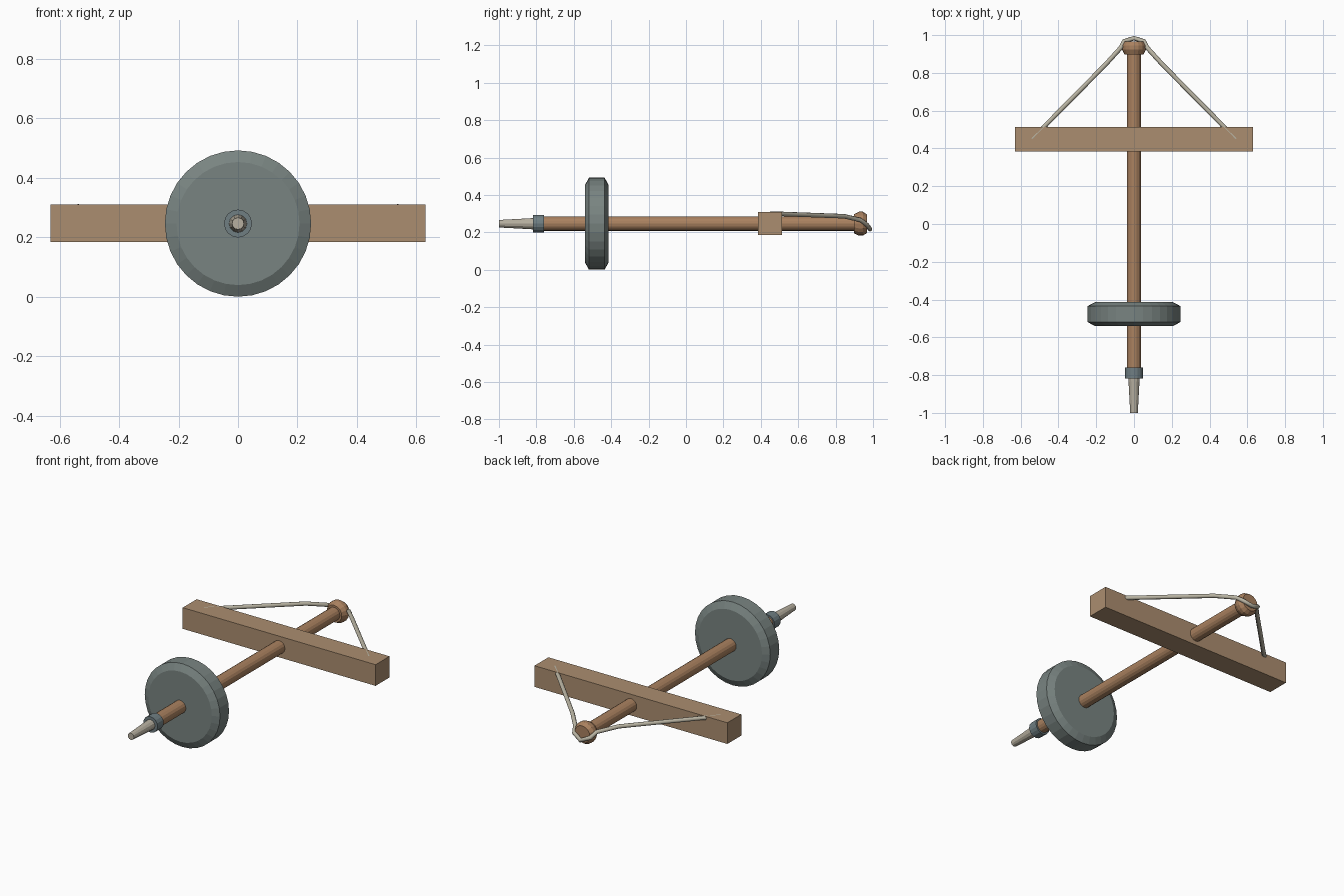
import bpy, bmesh, math
from mathutils import Vector

if "Cube" in bpy.data.objects:
    bpy.data.objects.remove(bpy.data.objects["Cube"])

CZ = 0.246  # height of the spindle axis


def material(name, rgb):
    m = bpy.data.materials.new(name)
    m.diffuse_color = (*rgb, 1.0)
    m.use_nodes = True
    m.node_tree.nodes["Principled BSDF"].inputs["Base Color"].default_value = m.diffuse_color
    return m


beam_wood = material("pale wood", (0.41, 0.27, 0.16))
shaft_wood = material("warm wood", (0.40, 0.22, 0.115))
stone = material("grey stone", (0.19, 0.23, 0.22))
binding = material("blue grey binding", (0.16, 0.21, 0.225))
bone = material("bone", (0.47, 0.43, 0.35))
twine = material("twine", (0.48, 0.45, 0.36))


def add_object(name, bm, mat):
    bmesh.ops.recalc_face_normals(bm, faces=bm.faces)
    me = bpy.data.meshes.new(name)
    bm.to_mesh(me)
    bm.free()
    ob = bpy.data.objects.new(name, me)
    bpy.context.collection.objects.link(ob)
    me.materials.append(mat)
    return ob


def lathe(name, profile, sides, mat):
    """Closed solid turned around the spindle axis; profile is (y, radius)."""
    bm = bmesh.new()
    rings = []
    for y, r in profile:
        rings.append([bm.verts.new((r * math.sin(2 * math.pi * i / sides), y,
                                    CZ + r * math.cos(2 * math.pi * i / sides)))
                      for i in range(sides)])
    for a, b in zip(rings, rings[1:]):
        for i in range(sides):
            j = (i + 1) % sides
            bm.faces.new((a[i], a[j], b[j], b[i]))
    bm.faces.new(rings[0])
    bm.faces.new(rings[-1])
    return add_object(name, bm, mat)


def tube(name, points, radius, sides, mat):
    """Round cord swept along a polyline."""
    pts = [Vector(p) for p in points]
    bm = bmesh.new()
    rings = []
    for k, p in enumerate(pts):
        t = (pts[min(k + 1, len(pts) - 1)] - pts[max(k - 1, 0)]).normalized()
        u = t.cross(Vector((0, 0, 1))).normalized()
        v = u.cross(t)
        rings.append([bm.verts.new(p + radius * (u * math.cos(2 * math.pi * i / sides)
                                                 + v * math.sin(2 * math.pi * i / sides)))
                      for i in range(sides)])
    for a, b in zip(rings, rings[1:]):
        for i in range(sides):
            j = (i + 1) % sides
            bm.faces.new((a[i], a[j], b[j], b[i]))
    bm.faces.new(rings[0])
    bm.faces.new(rings[-1])
    return add_object(name, bm, mat)


# Spindle with knob, binding and drill point
lathe("spindle", [(-0.79, 0.038), (0.95, 0.038)], 16, shaft_wood)
lathe("end_knob", [(0.897, 0.05), (0.925, 0.064), (0.945, 0.064), (0.967, 0.05)],
      16, shaft_wood)
lathe("binding_collar", [(-0.817, 0.047), (-0.76, 0.047)], 16, binding)
lathe("drill_point", [(-1.0, 0.02), (-0.80, 0.031)], 12, bone)

# Flywheel with chamfered rims
lathe("flywheel", [(-0.54, 0.207), (-0.519, 0.246), (-0.435, 0.246), (-0.414, 0.207)],
      32, stone)

# Cross beam
bm = bmesh.new()
bmesh.ops.create_cube(bm, size=1)
for v in bm.verts:
    v.co = (v.co.x * 1.26, 0.449 + v.co.y * 0.13, CZ + 0.001 + v.co.z * 0.125)
add_object("cross_beam", bm, beam_wood)

# Cord from both ends of the beam around the back of the knob
half = [(0.54, 0.452, 0.299), (0.47, 0.521, 0.298), (0.15, 0.845, 0.286),
        (0.07, 0.933, 0.266), (0.053, 0.967, 0.240)]
path = half + [(0, 0.984, 0.217)] + [(-x, y, z) for x, y, z in reversed(half)]
cord = tube("cord", path, 0.012, 8, twine)
for p in cord.data.polygons:
    p.use_smooth = len(p.vertices) == 4
